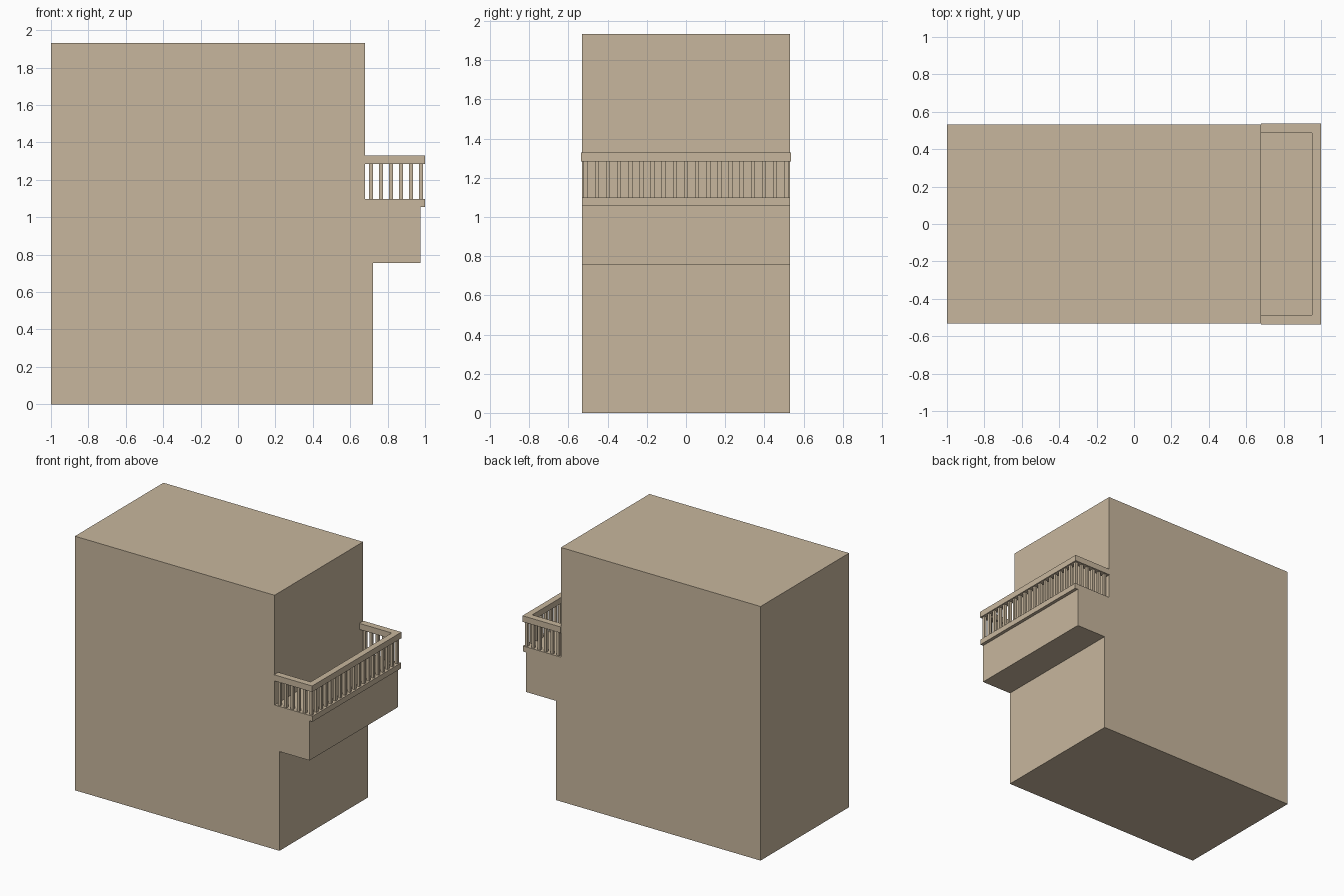
import bpy, bmesh
from mathutils import Matrix, Vector

if "Cube" in bpy.data.objects:
    bpy.data.objects.remove(bpy.data.objects["Cube"])

stone = bpy.data.materials.new("warm beige")
stone.diffuse_color = (0.575, 0.47, 0.338, 1)
stone.use_nodes = True
stone.node_tree.nodes["Principled BSDF"].inputs["Base Color"].default_value = stone.diffuse_color


def add_box(bm, lo, hi):
    lo, hi = Vector(lo), Vector(hi)
    bmesh.ops.create_cube(bm, size=1, matrix=Matrix.Translation((lo + hi) / 2)
                          @ Matrix.Diagonal((*(hi - lo), 1)))


def finish(bm, name):
    bmesh.ops.recalc_face_normals(bm, faces=bm.faces)
    me = bpy.data.meshes.new(name)
    bm.to_mesh(me)
    bm.free()
    me.materials.append(stone)
    ob = bpy.data.objects.new(name, me)
    bpy.context.collection.objects.link(ob)


def prism(name, pts, axis, a, b):
    """Extrude a profile in xz (axis y) or xy (axis z) from a to b."""
    bm = bmesh.new()
    place = (lambda p: (p[0], a, p[1])) if axis == 'y' else (lambda p: (p[0], p[1], a))
    f = bm.faces.new([bm.verts.new(place(p)) for p in pts])
    r = bmesh.ops.extrude_face_region(bm, geom=[f])
    move = Vector((0, b - a, 0)) if axis == 'y' else Vector((0, 0, b - a))
    bmesh.ops.translate(bm, vec=move, verts=[v for v in r["geom"] if isinstance(v, bmesh.types.BMVert)])
    finish(bm, name)


HALF = 0.532          # half depth of the building
WALL = 0.68           # upper wall plane behind the balcony
RAIL = 0.537          # outer half depth of the handrail

# Building with overhanging balcony base and floor slab
prism("building", [(-1, 0), (0.722, 0), (0.722, 0.755), (0.975, 0.755), (0.975, 1.056),
                   (1, 1.056), (1, 1.098), (WALL, 1.098), (WALL, 1.933), (-1, 1.933)],
      'y', -HALF, HALF)

# U-shaped handrail
IN = 0.487
prism("handrail", [(WALL, -RAIL), (1, -RAIL), (1, RAIL), (WALL, RAIL),
                   (WALL, IN), (0.953, IN), (0.953, -IN), (WALL, -IN)], 'z', 1.284, 1.33)

# Balusters along both sides and the front edge
bm = bmesh.new()
R, X, Y = 0.0105, 0.978, 0.512


def post(x, y):
    add_box(bm, (x - R, y - R, 1.098), (x + R, y + R, 1.284))


for s in (-1, 1):
    for i in range(5):
        post(0.712 + i * 0.0532, s * Y)
n = 19
for i in range(n):
    post(X, -Y + 2 * Y * i / (n - 1))
finish(bm, "balusters")
